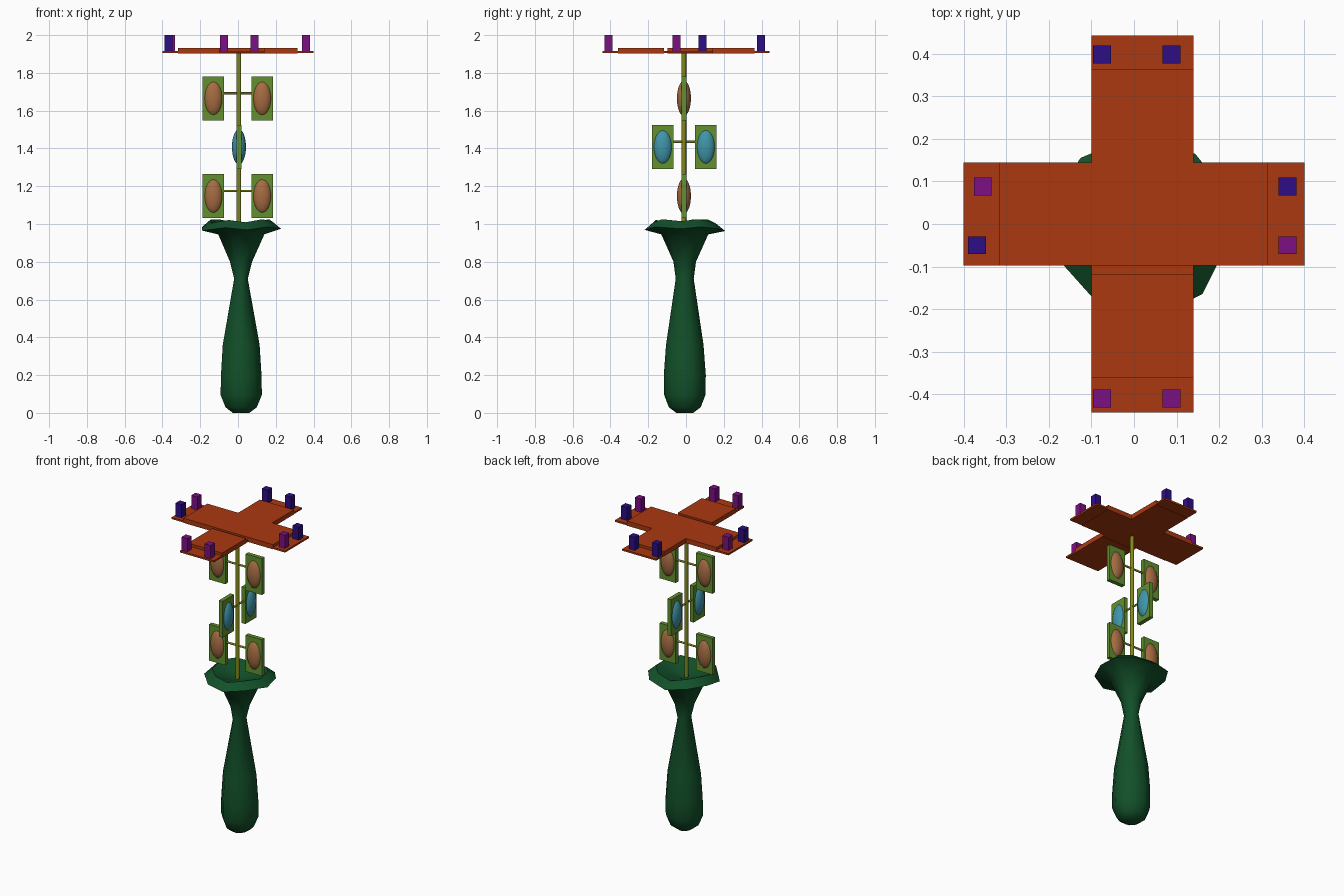
import bpy, bmesh, math
from mathutils import Matrix, Vector

cube = bpy.data.objects.get("Cube")
if cube:
    bpy.data.objects.remove(cube, do_unlink=True)


def material(name, rgb):
    m = bpy.data.materials.new(name)
    m.use_nodes = True
    m.diffuse_color = (*rgb, 1)
    m.node_tree.nodes["Principled BSDF"].inputs["Base Color"].default_value = (*rgb, 1)
    return m


DARK_GREEN = material("dark green", (0.006, 0.08, 0.022))
OLIVE = material("olive stem", (0.23, 0.25, 0.01))
LEAF = material("leaf green", (0.125, 0.28, 0.03))
BROWN = material("warm brown", (0.38, 0.15, 0.055))
TEAL = material("teal", (0.05, 0.3, 0.4))
RUST = material("rust orange", (0.4, 0.04, 0.005))
PURPLE = material("purple", (0.2, 0.005, 0.23))
INDIGO = material("indigo", (0.027, 0.004, 0.23))


def finish(name, bm, mat, smooth=None):
    bmesh.ops.recalc_face_normals(bm, faces=bm.faces)
    mesh = bpy.data.meshes.new(name)
    bm.to_mesh(mesh)
    bm.free()
    mesh.materials.append(mat)
    ob = bpy.data.objects.new(name, mesh)
    bpy.context.collection.objects.link(ob)
    if smooth:
        bpy.ops.object.select_all(action='DESELECT')
        ob.select_set(True)
        bpy.context.view_layer.objects.active = ob
        bpy.ops.object.shade_smooth_by_angle(angle=math.radians(smooth))
    return ob


def box(name, lo, hi, mat):
    lo, hi = Vector(lo), Vector(hi)
    bm = bmesh.new()
    bmesh.ops.create_cube(bm, size=1, matrix=Matrix.Translation((lo + hi) / 2)
                          @ Matrix.Diagonal((*(hi - lo), 1)))
    return finish(name, bm, mat)


def rod(name, a, b, radius, mat):
    a, b = Vector(a), Vector(b)
    d = b - a
    bm = bmesh.new()
    bmesh.ops.create_cone(bm, cap_ends=True, segments=10, radius1=radius, radius2=radius,
                          depth=d.length, matrix=Matrix.Translation((a + b) / 2)
                          @ d.to_track_quat('Z', 'Y').to_matrix().to_4x4())
    return finish(name, bm, mat, 50)


def ellipsoid(name, centre, radii, mat):
    bm = bmesh.new()
    bmesh.ops.create_uvsphere(bm, u_segments=24, v_segments=16, radius=1,
                              matrix=Matrix.Translation(centre) @ Matrix.Diagonal((*radii, 1)))
    return finish(name, bm, mat, 60)


# Vase: uneven ten-sided rings of (height, x radius, y radius), dished at the top
angles = [-6, 25, 53, 94, 131, 163, 197, 247, 279, 313]
wobble = [0, 0.01, 0, -0.012, 0.008, 0.01, -0.01, 0.006, -0.006, 0.01]
profile = [(0.0, 0.045, 0.045), (0.03, 0.085, 0.085), (0.095, 0.112, 0.11),
           (0.2, 0.11, 0.112), (0.36, 0.1, 0.1), (0.71, 0.037, 0.048),
           (0.8, 0.06, 0.06), (0.945, 0.125, 0.125), (0.975, 0.214, 0.215),
           (1.015, 0.165, 0.165), (0.985, 0.08, 0.08), (0.965, 0.02, 0.02)]
bm = bmesh.new()
rings = []
for z, rx, ry in profile:
    ring = []
    for a, w in zip(angles, wobble):
        t = math.radians(a)
        lift = w if rx > 0.15 else 0
        ring.append(bm.verts.new((0.015 + rx * math.cos(t), -0.007 + ry * math.sin(t), z + lift)))
    rings.append(ring)
for lower, upper in zip(rings, rings[1:]):
    for i in range(len(angles)):
        j = (i + 1) % len(angles)
        bm.faces.new((lower[i], lower[j], upper[j], upper[i]))
bm.faces.new(rings[0])
bm.faces.new(rings[-1])
finish("vase", bm, DARK_GREEN, 55)

# Stem
SX, SY = 0.005, -0.011
rod("stem", (SX, SY, 0.95), (SX, SY, 1.91), 0.0125, OLIVE)

# Three tiers of paired panels on cross branches, the middle tier turned sideways
for tier, z, axis, mat in (("lower", 1.148, 0, BROWN), ("middle", 1.408, 1, TEAL),
                           ("upper", 1.665, 0, BROWN)):
    def place(along, across, height):
        p = (along, across) if axis == 0 else (across, along)
        return (p[0] + SX * (axis == 1) , p[1] + SY * (axis == 0), height)

    offsets = {"right": -0.13, "left": 0.128} if axis == 0 else {"front": -0.123, "back": 0.105}
    a, b = offsets.values()
    rod(tier + "_branch", place(a, 0, z + 0.027), place(b, 0, z + 0.027), 0.006, OLIVE)
    for side, c in offsets.items():
        box(f"{tier}_{side}_panel", place(c - 0.057, -0.013, z - 0.116),
            place(c + 0.057, 0.013, z + 0.116), LEAF)
        radii = (0.05, 0.037, 0.093) if axis == 0 else (0.037, 0.05, 0.093)
        ellipsoid(f"{tier}_{side}_oval", place(c, 0, z), radii, mat)

# Cross-shaped top: thin base planks with raised boards over them
X0, X1, Y0, Y1 = -0.1, 0.14, -0.097, 0.144
box("side_plank", (-0.4, Y0, 1.905), (0.4, Y1, 1.916), RUST)
box("front_plank", (X0, -0.443, 1.905), (X1, Y0, 1.916), RUST)
box("back_plank", (X0, Y1, 1.905), (X1, 0.443, 1.916), RUST)
box("side_board", (-0.317, Y0, 1.903), (0.315, Y1, 1.933), RUST)
box("front_board", (X0, -0.36, 1.903), (X1, -0.117, 1.933), RUST)
box("back_board", (X0, Y1, 1.903), (X1, 0.363, 1.933), RUST)

# Posts near the end of each arm
posts = [("right_back_post", -0.355, 0.088, PURPLE), ("right_front_post", -0.369, -0.05, INDIGO),
         ("left_back_post", 0.36, 0.088, INDIGO), ("left_front_post", 0.36, -0.05, PURPLE),
         ("back_right_post", -0.075, 0.398, INDIGO), ("back_left_post", 0.088, 0.398, INDIGO),
         ("front_right_post", -0.075, -0.41, PURPLE), ("front_left_post", 0.088, -0.41, PURPLE)]
H = 0.021
for name, x, y, mat in posts:
    box(name, (x - H, y - H, 1.914), (x + H, y + H, 2.0), mat)
